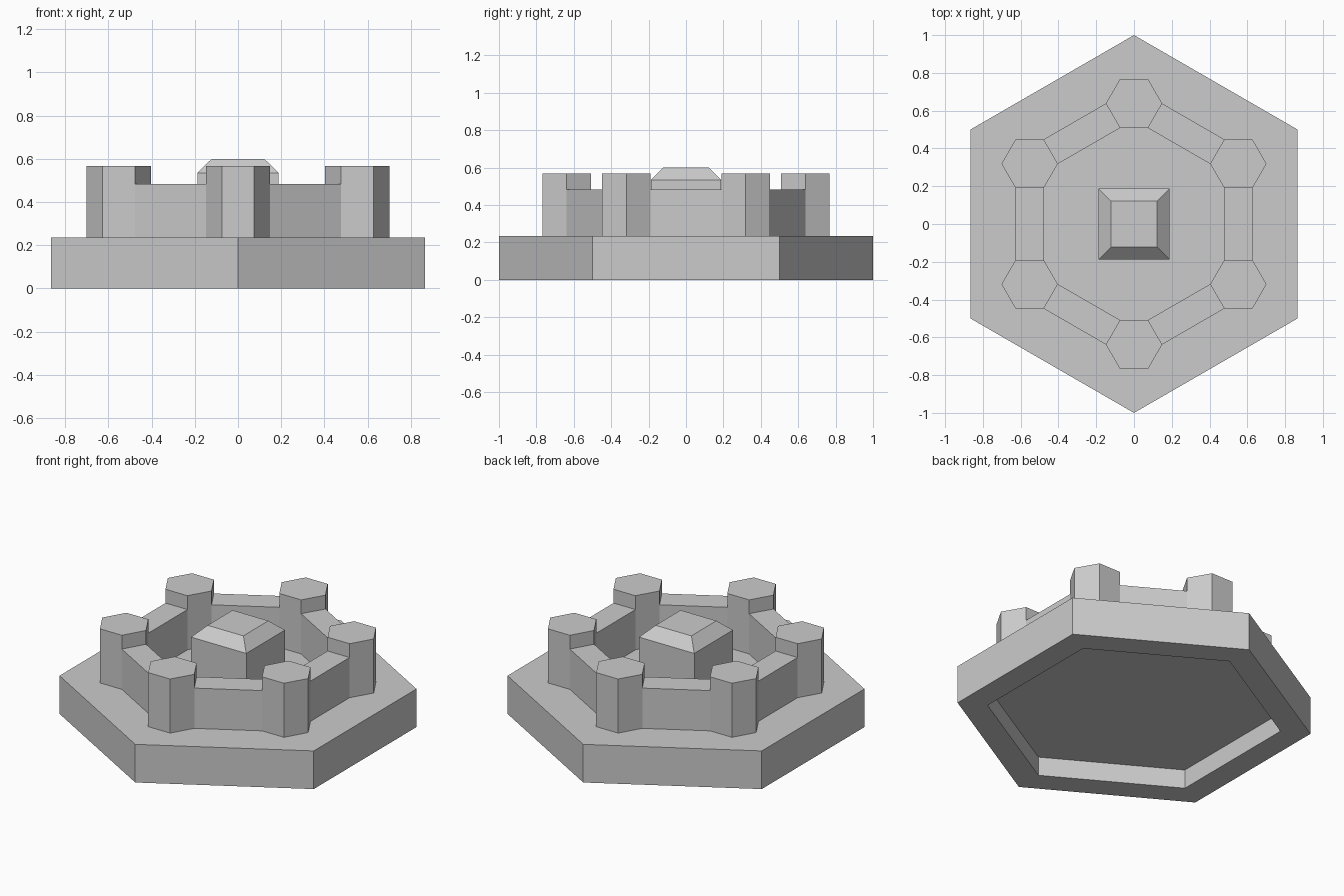
import bpy
import bmesh
from math import sin, cos, pi

cube = bpy.data.objects.get("Cube")
if cube:
    bpy.data.objects.remove(cube, do_unlink=True)

BASE_TOP, WALL_TOP, TOWER_TOP = 0.235, 0.483, 0.568

stone = bpy.data.materials.new("plain grey")
stone.use_nodes = True
stone.diffuse_color = (0.6, 0.6, 0.6, 1)
stone.node_tree.nodes["Principled BSDF"].inputs["Base Color"].default_value = (0.6, 0.6, 0.6, 1)


def ring(sides, radius, z, turn=0.0):
    """Corners of a regular polygon."""
    return [(radius * cos(turn + 2 * pi * i / sides),
             radius * sin(turn + 2 * pi * i / sides), z) for i in range(sides)]


def loft(name, rings, closed=False, location=(0, 0, 0)):
    """Skin a stack of rings, then cap both ends or join last to first."""
    bm = bmesh.new()
    loops = [[bm.verts.new(p) for p in r] for r in rings]
    pairs = list(zip(loops, loops[1:]))
    if closed:
        pairs.append((loops[-1], loops[0]))
    else:
        bm.faces.new(loops[0])
        bm.faces.new(loops[-1])
    for a, b in pairs:
        for i in range(len(a)):
            j = (i + 1) % len(a)
            bm.faces.new((a[i], a[j], b[j], b[i]))
    bmesh.ops.recalc_face_normals(bm, faces=bm.faces)
    mesh = bpy.data.meshes.new(name)
    bm.to_mesh(mesh)
    bm.free()
    mesh.materials.append(stone)
    obj = bpy.data.objects.new(name, mesh)
    obj.location = location
    bpy.context.collection.objects.link(obj)
    return obj


# Hexagonal base with a shallow recess underneath
loft("base", [ring(6, r, z, pi / 2) for r, z in
              ((0.83, 0.117), (0.83, 0), (1, 0), (1, BASE_TOP))])

# Curtain wall running through the tower centres
loft("curtain_wall", [ring(6, r, z, pi / 2) for r, z in
                      ((0.551, BASE_TOP), (0.724, BASE_TOP),
                       (0.724, WALL_TOP), (0.551, WALL_TOP))], closed=True)

# Six hexagonal towers on the wall corners
for i, (x, y, z) in enumerate(ring(6, 0.638, 0, pi / 2)):
    loft(f"tower_{i + 1}", [ring(6, 0.149, h) for h in (BASE_TOP, TOWER_TOP)],
         location=(x, y, z))

# Square keep with a sloped roof
loft("keep", [ring(4, half * 2 ** 0.5, z, pi / 4) for half, z in
              ((0.188, BASE_TOP), (0.188, 0.535), (0.122, 0.6))])
